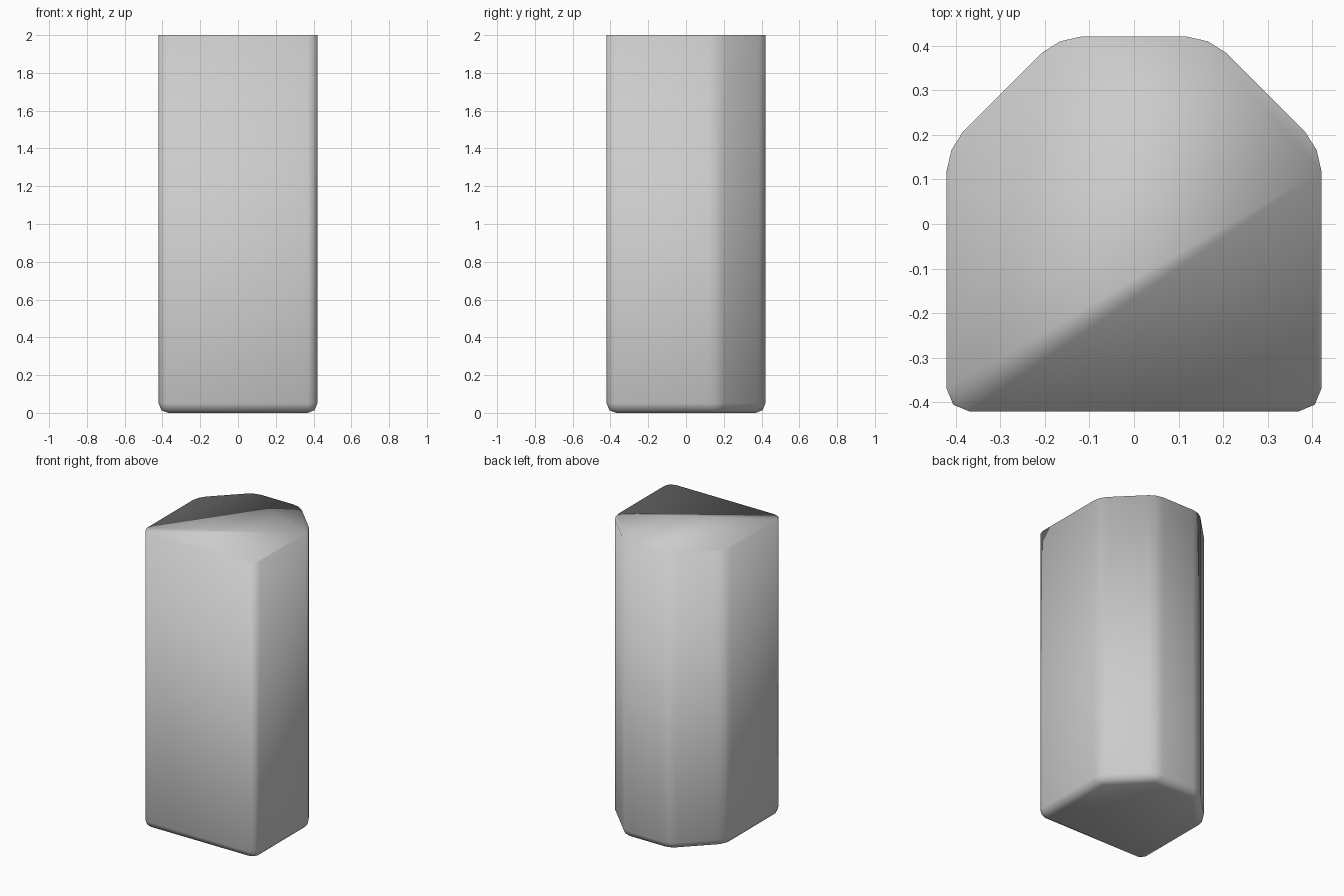
import bpy
import bmesh

if "Cube" in bpy.data.objects:
    bpy.data.objects.remove(bpy.data.objects["Cube"])

HALF, CUT, HEIGHT, ROUND = 0.42, 0.17, 2.0, 0.05

# Plan outline: a square with the two rear corners cut at 45 degrees
right = [(HALF, -HALF), (HALF, CUT), (CUT, HALF)]
outline = right + [(-x, y) for x, y in reversed(right)]

# Prism body raised from the outline
bm = bmesh.new()
base = bm.faces.new([bm.verts.new((x, y, 0)) for x, y in outline])
raised = bmesh.ops.extrude_face_region(bm, geom=[base], use_keep_orig=True)
for v in raised["geom"]:
    if isinstance(v, bmesh.types.BMVert):
        v.co.z = HEIGHT
bmesh.ops.recalc_face_normals(bm, faces=bm.faces[:])

# Round the upright and bottom edges, leaving the top rim unbevelled
soft = [e for e in bm.edges if min(v.co.z for v in e.verts) < 0.01]
bmesh.ops.bevel(bm, geom=soft, offset=ROUND, offset_type='OFFSET',
                segments=2, profile=0.5, affect='EDGES')
bmesh.ops.recalc_face_normals(bm, faces=bm.faces[:])

# Smooth shading runs over the whole body, top included
for f in bm.faces:
    f.smooth = True

mesh = bpy.data.meshes.new("pillar_block")
bm.to_mesh(mesh)
bm.free()
pillar = bpy.data.objects.new("pillar_block", mesh)
bpy.context.collection.objects.link(pillar)
